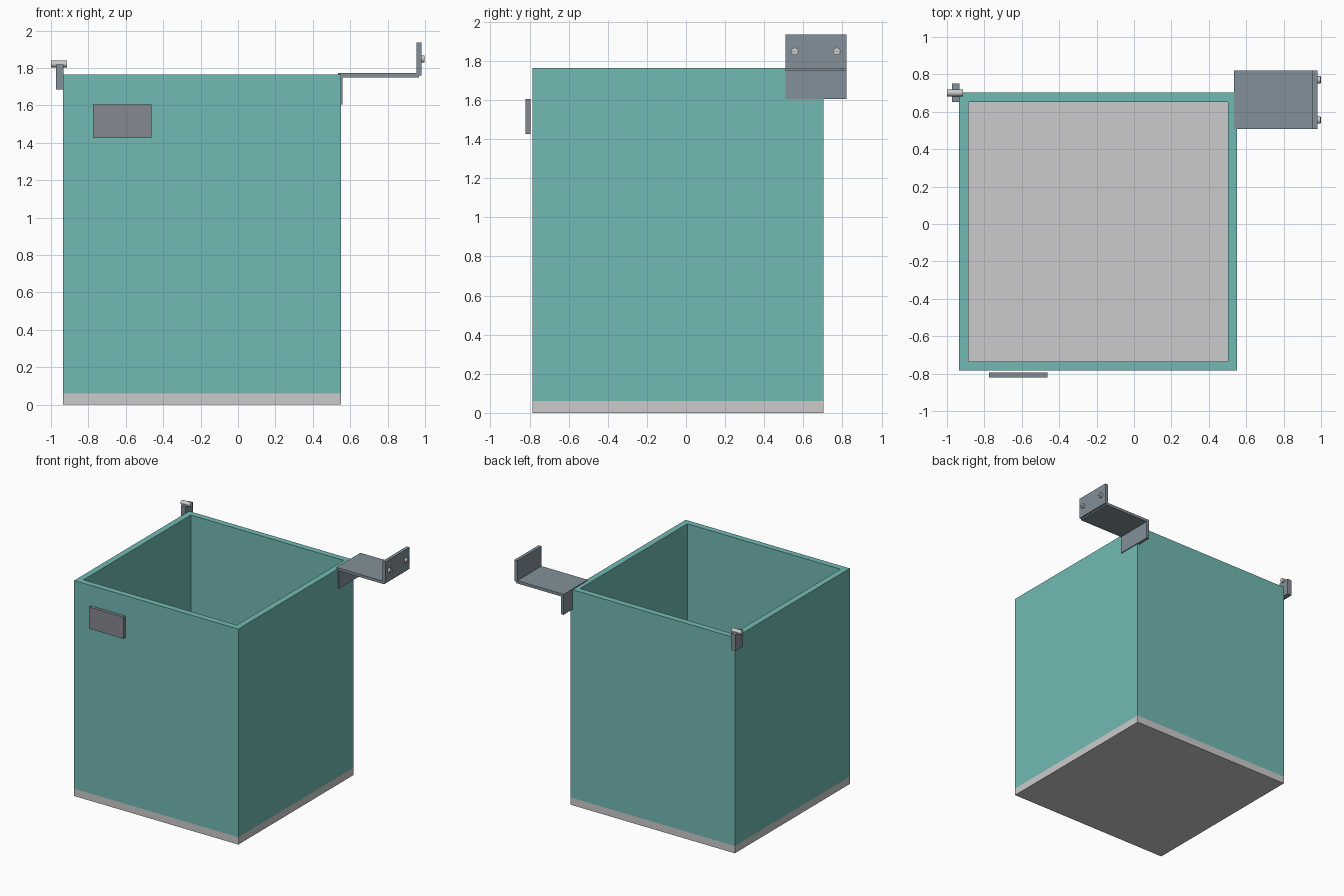
import bpy, bmesh, math

if "Cube" in bpy.data.objects:
    bpy.data.objects.remove(bpy.data.objects["Cube"])


def material(name, rgb):
    m = bpy.data.materials.new(name)
    m.diffuse_color = (*rgb, 1)
    m.use_nodes = True
    m.node_tree.nodes["Principled BSDF"].inputs["Base Color"].default_value = m.diffuse_color
    return m


TEAL = material("teal", (0.17, 0.49, 0.45))
STEEL = material("steel", (0.23, 0.28, 0.32))
PLATE = material("plate_grey", (0.24, 0.25, 0.29))
LIGHT = material("light_grey", (0.62, 0.62, 0.62))


def finish(name, bm, mat):
    bmesh.ops.recalc_face_normals(bm, faces=bm.faces)
    mesh = bpy.data.meshes.new(name)
    bm.to_mesh(mesh)
    bm.free()
    mesh.materials.append(mat)
    obj = bpy.data.objects.new(name, mesh)
    bpy.context.collection.objects.link(obj)
    return obj


def box(name, x, y, z, mat):
    """Box from (min, max) ranges."""
    bm = bmesh.new()
    bmesh.ops.create_cube(bm, size=1)
    for v in bm.verts:
        v.co = [r[0] if c < 0 else r[1] for c, r in zip(v.co, (x, y, z))]
    return finish(name, bm, mat)


def rod_x(name, x, y, z, radius, mat):
    """Round rod lying along x."""
    bpy.ops.mesh.primitive_cylinder_add(
        vertices=24, radius=radius, depth=x[1] - x[0],
        location=(sum(x) / 2, y, z), rotation=(0, math.pi / 2, 0))
    obj = bpy.context.object
    obj.name = name
    obj.data.materials.append(mat)
    bpy.ops.object.shade_smooth_by_angle(angle=math.radians(35))
    return obj


X, Y = (-0.935, 0.552), (-0.784, 0.703)
WALL, FLOOR, TOP = 0.05, 0.06, 1.765

# Floor slab
box("floor", X, Y, (0, FLOOR), LIGHT)

# Four walls as one open square tube
bm = bmesh.new()
rings = []
for inset, z in ((0, FLOOR), (0, TOP), (WALL, TOP), (WALL, FLOOR)):
    x0, x1, y0, y1 = X[0] + inset, X[1] - inset, Y[0] + inset, Y[1] - inset
    rings.append([bm.verts.new((x, y, z))
                  for x, y in ((x0, y0), (x1, y0), (x1, y1), (x0, y1))])
for a, b in zip(rings, rings[1:] + rings[:1]):
    for i in range(4):
        j = (i + 1) % 4
        bm.faces.new((a[i], a[j], b[j], b[i]))
finish("walls", bm, TEAL)

# Name plate on the front
box("front_plate", (-0.774, -0.463), (-0.82, -0.794), (1.427, 1.604), PLATE)

# Bent mounting bracket: drop flange, shelf and upright
BY = (0.508, 0.82)
box("bracket_flange", (0.535, 0.559), BY, (1.604, 1.76), STEEL)
box("bracket_shelf", (0.535, 0.967), BY, (1.749, 1.772), STEEL)
box("bracket_upright", (0.954, 0.98), BY, (1.761, 1.936), STEEL)

# Slotted screws on the upright
for i, y in enumerate((0.556, 0.771)):
    rod_x(f"screw_{i + 1}", (0.97, 0.997), y, 1.849, 0.019, LIGHT)
    box(f"screw_slot_{i + 1}", (0.99, 1.0), (y - 0.017, y + 0.017),
        (1.847, 1.851), STEEL)

# Hinge tab and pin at the back left corner
box("hinge_tab", (-0.973, -0.932), (0.652, 0.75), (1.684, 1.82), STEEL)
rod_x("hinge_pin", (-1.0, -0.914), 0.701, 1.822, 0.018, LIGHT)
